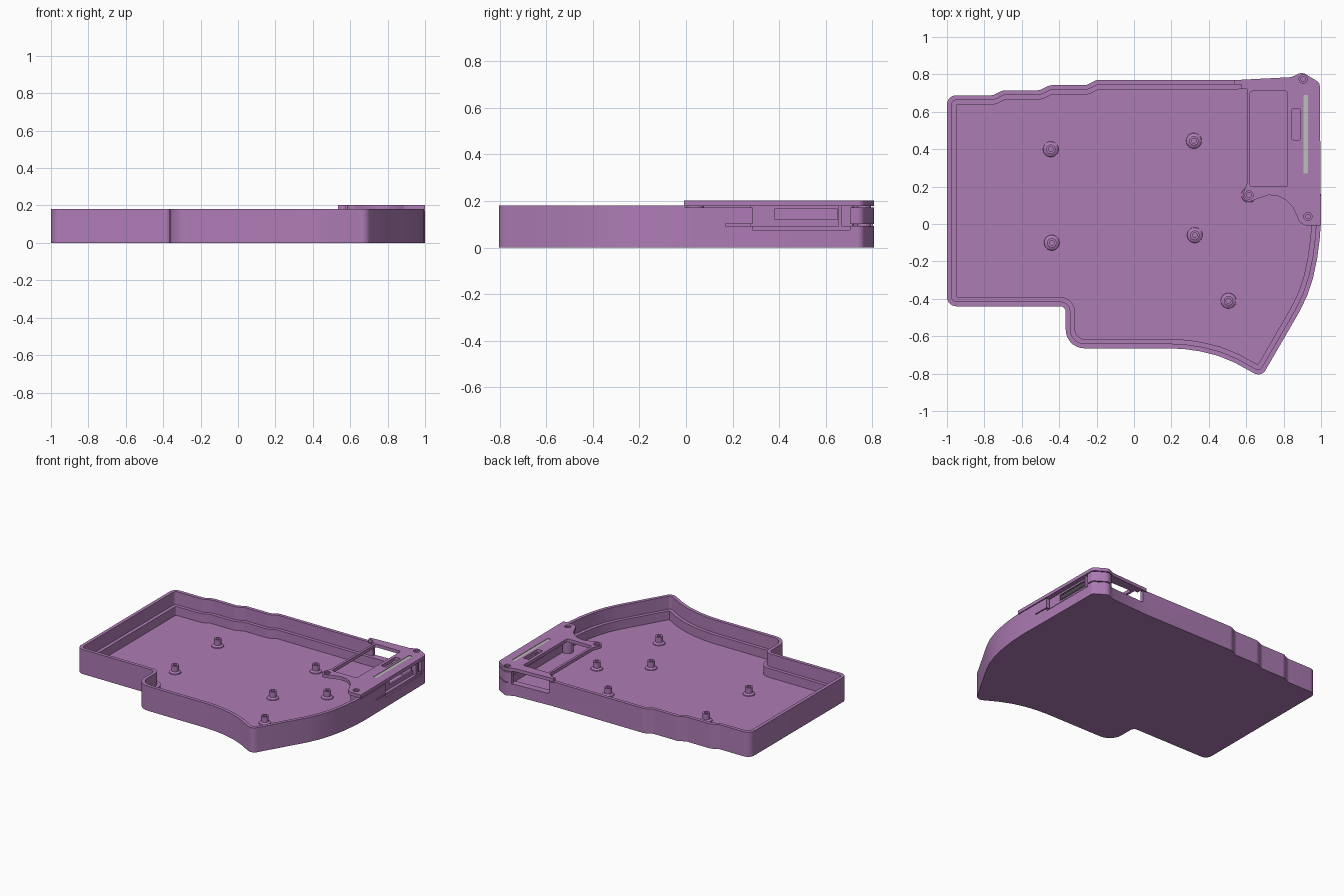
import bpy, bmesh, math
from mathutils import Vector

if "Cube" in bpy.data.objects:
    bpy.data.objects.remove(bpy.data.objects["Cube"])


def material(name, rgb):
    m = bpy.data.materials.new(name)
    m.diffuse_color = (*rgb, 1)
    m.use_nodes = True
    m.node_tree.nodes["Principled BSDF"].inputs["Base Color"].default_value = m.diffuse_color
    return m


PURPLE = material("purple plastic", (0.42, 0.20, 0.46))
GREY = material("pale grey diffuser", (0.50, 0.53, 0.48))


def outline(corners, inset=0.0, seg=7):
    """Counter-clockwise (x, y, radius) corners, offset inwards, then filleted."""
    n, sharp, out = len(corners), [], []
    P = [Vector(c[:2]) for c in corners]
    for i in range(n):
        a, b = (P[i] - P[i - 1]).normalized(), (P[(i + 1) % n] - P[i]).normalized()
        na, nb = Vector((-a.y, a.x)), Vector((-b.y, b.x))
        sharp.append(P[i] + (na + nb) * inset / (1 + na.dot(nb)))
    for i in range(n):
        r, p = corners[i][2], sharp[i]
        if r == 0:
            out.append(p)
            continue
        a, b = (p - sharp[i - 1]).normalized(), (sharp[(i + 1) % n] - p).normalized()
        turn = a.cross(b)
        r = max(0.006, r - inset) if turn > 0 else r + inset
        ang = math.atan2(turn, a.dot(b))
        side = 1 if ang > 0 else -1
        start = p - a * r * math.tan(abs(ang) / 2)
        centre = start + Vector((-a.y, a.x)) * r * side
        t0 = math.atan2(start.y - centre.y, start.x - centre.x)
        for k in range(seg + 1):
            t = t0 + ang * k / seg
            out.append(centre + Vector((math.cos(t), math.sin(t))) * r)
    return out


def loft(name, rings, mat=PURPLE):
    """Closed solid through rings of (points, z), capped at both ends."""
    bm = bmesh.new()
    loops = [[bm.verts.new((p[0], p[1], z)) for p in pts] for pts, z in rings]
    for lo, hi in zip(loops, loops[1:]):
        for i in range(len(lo)):
            j = (i + 1) % len(lo)
            bm.faces.new((lo[i], lo[j], hi[j], hi[i]))
    bm.faces.new(loops[0][::-1])
    bm.faces.new(loops[-1])
    bmesh.ops.recalc_face_normals(bm, faces=bm.faces)
    me = bpy.data.meshes.new(name)
    bm.to_mesh(me)
    bm.free()
    ob = bpy.data.objects.new(name, me)
    bpy.context.collection.objects.link(ob)
    me.materials.append(mat)
    return ob


def circle(x, y, r, n=28):
    return [(x + r * math.cos(2 * math.pi * k / n), y + r * math.sin(2 * math.pi * k / n)) for k in range(n)]


def box(name, x0, x1, y0, y1, z0, z1, r=0.0, mat=PURPLE):
    pts = outline([(x0, y0, r), (x1, y0, r), (x1, y1, r), (x0, y1, r)])
    return loft(name, [(pts, z0), (pts, z1)], mat)


def cut(ob, *cutters):
    for c in cutters:
        m = ob.modifiers.new("cut", 'BOOLEAN')
        m.operation, m.solver, m.object = 'DIFFERENCE', 'EXACT', c
        bpy.context.view_layer.objects.active = ob
        bpy.ops.object.modifier_apply(modifier=m.name)
        bpy.data.objects.remove(c)


# Case outline: stepped back edge, notched front, curved right side
CASE = [(-1, -.44, .05), (-.365, -.44, .03), (-.365, -.665, .1), (.2, -.665, 0),
        (.28, -.67, 0), (.36, -.682, 0), (.45, -.705, 0), (.54, -.742, 0), (.681, -.82, .045),
        (.885, -.468, 0), (.925, -.385, 0), (.957, -.29, 0), (.98, -.18, 0), (.994, -.07, 0),
        (1, .03, 0), (.998, .2, 0), (.993, .755, .03), (.90, .812, .04), (.84, .785, 0),
        (.55, .77, 0), (-.2, .77, .05), (-.255, .742, .05), (-.45, .742, .05),
        (-.505, .715, .05), (-.7, .715, .05), (-.755, .688, .05), (-1, .688, .05)]
outer, rim, ledge = outline(CASE), outline(CASE, .025), outline(CASE, .05)
tray = loft("case_tray", [(outer, 0), (outer, .18), (rim, .18), (rim, .085), (ledge, .085), (ledge, .02)])
cut(tray,
    box("cover_seat", .535, 1.1, -.005, .9, .172, .3),
    box("split_gap", .88, 1.1, .17, .9, .093, .1),
    box("rear_port", .57, .86, .70, .9, .085, .3),
    box("side_port", .92, 1.1, .285, .705, .075, .19))

# Hollow standoffs with flared feet
for i, (x, y) in enumerate([(-.445, .4), (.32, .445), (-.44, -.1), (.325, -.06), (.505, -.41), (.615, .155)]):
    loft(f"standoff_{i + 1}", [(circle(x, y, r), z) for r, z in
         [(.042, .018), (.04, .026), (.025, .034), (.025, .075), (.013, .075), (.013, .03)]])

# Screw pillars that carry the cover
for name, x, y, r in (("front_pillar", .93, .04, .038), ("corner_pillar", .905, .765, .03)):
    loft(name, [(circle(x, y, r), .015), (circle(x, y, r), .178)])

# Cover plate over the back right corner
COVER = [(.578, .15, .035), (.605, .115, .03), (.66, .135, .02), (.72, .155, 0), (.77, .15, 0),
         (.81, .13, 0), (.845, .095, 0), (.868, .05, 0), (.885, .01, .02), (.915, -.008, .02),
         (1, -.008, 0), (.998, .2, 0), (.993, .755, .03), (.90, .812, .04), (.84, .785, 0),
         (.55, .77, 0), (.535, .769, 0), (.535, .745, 0), (.575, .745, 0), (.575, .722, 0),
         (.603, .722, 0), (.603, .215, .02)]
pts = outline(COVER)
cover = loft("corner_cover", [(pts, .178), (pts, .202)])
cutters = [box("window", .62, .822, .2, .71, .1, .3, .012),
           box("button_hole", .845, .888, .45, .615, .1, .3, .004),
           box("light_slot", .905, .931, .27, .69, .1, .3, .01)]
for x, y in ((.905, .775), (.615, .155), (.93, .04)):
    cutters += [loft("screw_hole", [(circle(x, y, .012), .1), (circle(x, y, .012), .192),
                                    (circle(x, y, .022), .192), (circle(x, y, .022), .3)])]
cut(cover, *cutters)
box("light_diffuser", .905, .931, .27, .69, .18, .199, .01, GREY)

# Recessed side panel with a slot behind the side opening
panel = box("side_panel", .95, .962, .275, .715, .02, .18)
cut(panel, box("panel_slot", .9, 1.0, .38, .65, .12, .165))
box("side_frame_post", .962, .985, .655, .67, .075, .18)
box("side_frame_sill", .962, .985, .285, .705, .07, .09)

for ob in bpy.context.scene.objects:
    bpy.ops.object.select_all(action='DESELECT')
    ob.select_set(True)
    bpy.context.view_layer.objects.active = ob
    bpy.ops.object.shade_smooth_by_angle(angle=math.radians(30))
